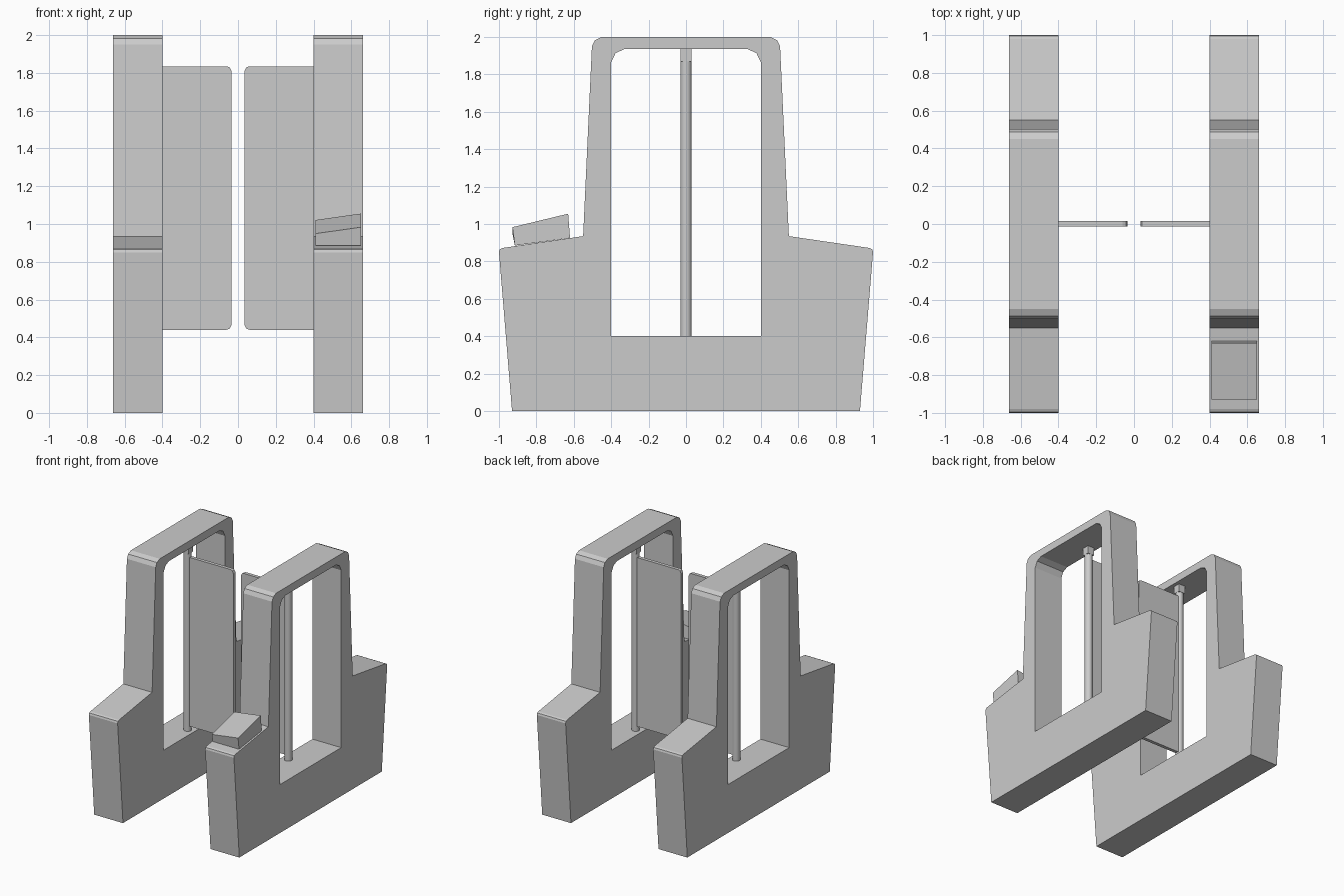
import bpy, bmesh
from mathutils import Vector

if "Cube" in bpy.data.objects:
    bpy.data.objects.remove(bpy.data.objects["Cube"])


def add_object(name, bm, mirrored=True):
    bmesh.ops.recalc_face_normals(bm, faces=bm.faces)
    mesh = bpy.data.meshes.new(name)
    bm.to_mesh(mesh)
    bm.free()
    ob = bpy.data.objects.new(name, mesh)
    bpy.context.collection.objects.link(ob)
    if mirrored:
        ob.modifiers.new("Mirror", 'MIRROR').use_mirror_merge = False
    return ob


def prism(name, loops, place, direction, mirrored=True):
    """Fill closed 2D loops (inner loops become holes) and extrude them."""
    bm = bmesh.new()
    for loop in loops:
        vs = [bm.verts.new(place(a, b)) for a, b in loop]
        for i, v in enumerate(vs):
            bm.edges.new((v, vs[i - 1]))
    bmesh.ops.triangle_fill(bm, use_beauty=True, edges=bm.edges[:])
    res = bmesh.ops.extrude_face_region(bm, geom=bm.faces[:])
    moved = [g for g in res["geom"] if isinstance(g, bmesh.types.BMVert)]
    bmesh.ops.translate(bm, verts=moved, vec=Vector(direction))
    return add_object(name, bm, mirrored)


def symmetric(half):
    return half + [(-a, b) for a, b in reversed(half)]


# Pylon frames: stepped side profile with a tall opening
outer = symmetric([(0.93, 0), (1.0, 0.85), (0.995, 0.865), (0.98, 0.872), (0.55, 0.935),
                   (0.503, 1.95), (0.487, 1.983), (0.45, 2.0)])
inner = symmetric([(0.4, 0.4), (0.4, 1.865), (0.377, 1.913), (0.33, 1.935)])
prism("gate_frame", [outer, inner], lambda y, z: (0.4, y, z), (0.263, 0, 0))

# Swing panels with rounded free corners
panel = [(0.46, 0.44), (0.06, 0.44), (0.043, 0.447), (0.035, 0.465),
         (0.035, 1.81), (0.043, 1.828), (0.06, 1.835), (0.46, 1.835)]
prism("gate_panel", [panel], lambda x, z: (x, -0.012, z), (0, 0.028, 0))

# Hinge posts
bm = bmesh.new()
bmesh.ops.create_cone(bm, cap_ends=True, segments=24, radius1=0.03, radius2=0.03, depth=1.47)
bmesh.ops.translate(bm, verts=bm.verts, vec=(0.46, 0, 1.135))
post = add_object("hinge_post", bm)
bpy.context.view_layer.objects.active = post
post.select_set(True)
bpy.ops.object.shade_smooth_by_angle()

# Square blocks holding the posts under the top beam
block = [(0.43, -0.03), (0.49, -0.03), (0.49, 0.03), (0.43, 0.03)]
prism("post_block", [block], lambda x, y: (x, y, 1.87), (0, 0, 0.067))

# Reader on the right pylon, its top tilted forward and sideways
side = [(-0.915, 0.885), (-0.62, 0.925), (-0.63, 1.055), (-0.928, 0.983)]
reader = prism("card_reader", [side], lambda y, z: (0.41, y, z), (0.24, 0, 0), mirrored=False)
for v in reader.data.vertices:
    if v.co.x < 0.5 and v.co.z > 0.95:
        v.co.z -= 0.034
